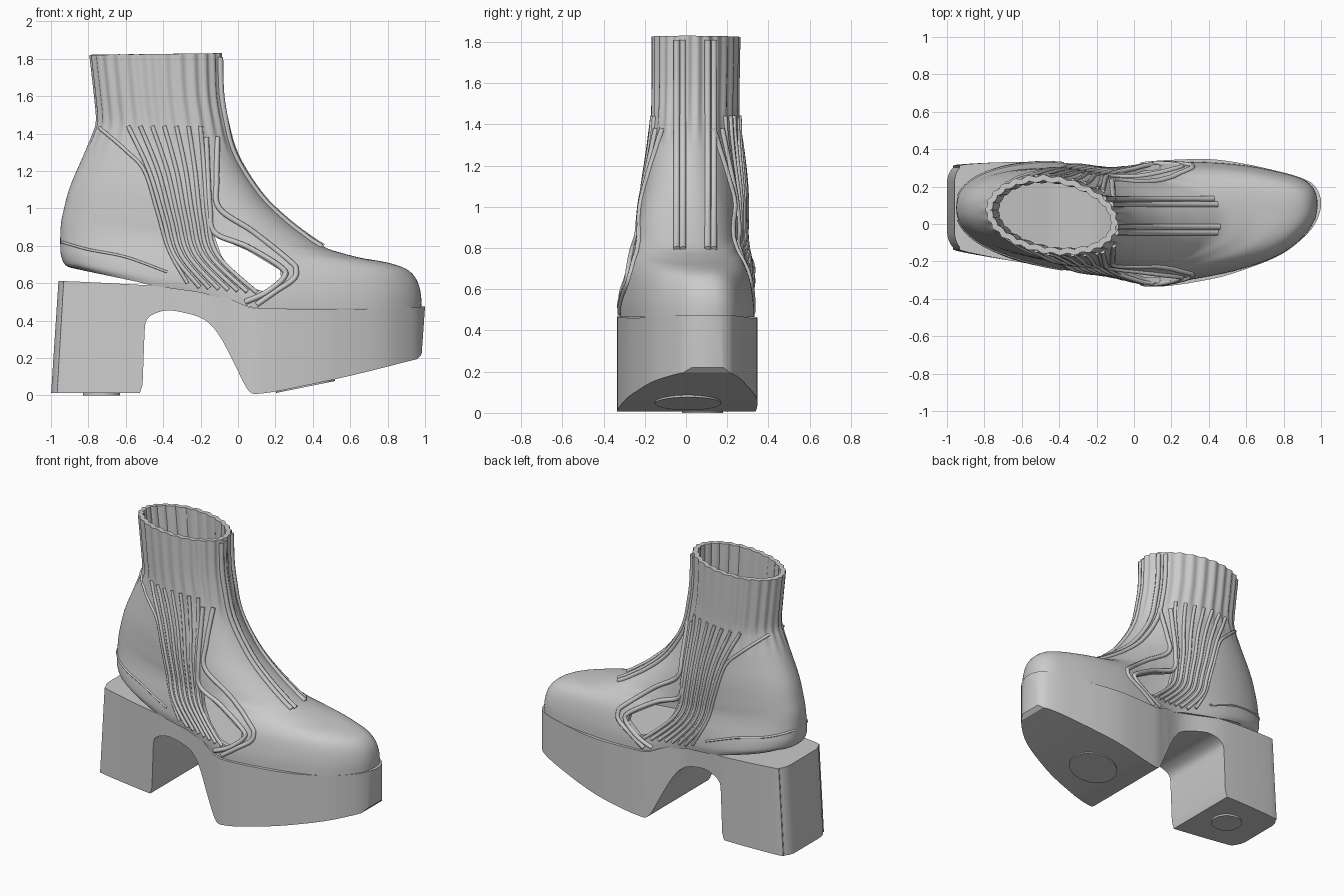
import bpy, bmesh, math
from mathutils import Vector
from mathutils.bvhtree import BVHTree

if "Cube" in bpy.data.objects:
    bpy.data.objects.remove(bpy.data.objects["Cube"])


def interp(x, table):
    if x <= table[0][0]:
        return table[0][1]
    for (a, b), (c, d) in zip(table, table[1:]):
        if x <= c:
            return b + (d - b) * (x - a) / (c - a)
    return table[-1][1]


def spline(rows, n):
    """Smooth resampling through a list of tuples."""
    P = [rows[0]] + list(rows) + [rows[-1]]
    out = []
    for i in range(1, len(P) - 2):
        for s in range(n):
            t = s / n
            out.append(tuple(0.5 * (2 * b + (c - a) * t + (2 * a - 5 * b + 4 * c - d) * t * t
                             + (3 * b - a - 3 * c + d) * t ** 3)
                             for a, b, c, d in zip(*P[i - 1:i + 3])))
    return out + [tuple(rows[-1])]


def add_mesh(name, verts, faces):
    me = bpy.data.meshes.new(name)
    me.from_pydata(verts, [], faces)
    bm = bmesh.new()
    bm.from_mesh(me)
    bmesh.ops.recalc_face_normals(bm, faces=bm.faces)
    bm.to_mesh(me)
    bm.free()
    ob = bpy.data.objects.new(name, me)
    bpy.context.collection.objects.link(ob)
    return ob


def prism(name, pts, place, lo, hi):
    n = len(pts)
    verts = [place(a, b, h) for h in (lo, hi) for a, b in pts]
    faces = [list(range(n)), list(range(n, 2 * n))]
    faces += [[i, (i + 1) % n, n + (i + 1) % n, n + i] for i in range(n)]
    return add_mesh(name, verts, faces)


def select(ob):
    bpy.ops.object.select_all(action='DESELECT')
    ob.select_set(True)
    bpy.context.view_layer.objects.active = ob


def boolean(ob, cutter, op):
    select(ob)
    m = ob.modifiers.new("cut", 'BOOLEAN')
    m.object, m.operation, m.solver = cutter, op, 'EXACT'
    bpy.ops.object.modifier_apply(modifier=m.name)
    bpy.data.objects.remove(cutter)


def smooth(ob, deg=40):
    select(ob)
    bpy.ops.object.shade_smooth_by_angle(angle=math.radians(deg))


def tube(name, pts, r):
    cu = bpy.data.curves.new(name, 'CURVE')
    cu.dimensions, cu.bevel_depth, cu.bevel_resolution, cu.use_fill_caps = '3D', r, 2, True
    sp = cu.splines.new('POLY')
    sp.points.add(len(pts) - 1)
    for p, q in zip(sp.points, pts):
        p.co = (*q, 1)
    ob = bpy.data.objects.new(name, cu)
    bpy.context.collection.objects.link(ob)
    select(ob)
    bpy.ops.object.convert(target='MESH')
    smooth(bpy.context.object, 60)


xz = lambda a, b, h: (a, h, b)
xy = lambda a, b, h: (a, b, h)

# Platform sole: side profile intersected with plan outline
MID = spline([(-1, .09), (-.5, .055), (0, 0), (.4, .025), (.6, .04), (.8, .06), (1, .11)], 6)
half = spline([(-1, .14), (-.992, .175), (-.97, .21), (-.92, .235), (-.5, .275), (-.2, .262), (0, .315),
               (.13, .337), (.4, .322), (.6, .28), (.8, .215), (.93, .14), (.98, .08), (1, .02)], 5)
outline = [(x, interp(x, MID) - h) for x, h in half] + [(x, interp(x, MID) + h) for x, h in reversed(half)]
arch = spline([(-.5, .33), (-.485, .41), (-.40, .452), (-.3, .445), (-.18, .405), (-.1, .32), (-.02, .17),
               (.04, .05), (.075, .012), (.12, .01), (.25, .03), (.6, .105), (.96, .195)], 4)
profile = [(-1.1, .012), (-.525, .012), (-.51, .06)] + arch + [(.982, .22), (1.0, .475), (.6, .46), (.1, .465)]
profile += spline([(.05, .475), (-.08, .53), (-.25, .57), (-.5, .59), (-.92, .61), (-1.1, .61)], 3)
sole = prism("platform_sole", profile, xz, -1, 1)
boolean(sole, prism("sole_plan_cutter", outline, xy, -.5, 1), 'INTERSECT')
for v in sole.data.vertices:  # heel back leans forward
    if v.co.x < -.7:
        v.co.x += .04 * v.co.z / .61 * (-.7 - v.co.x) / .3
smooth(sole, 30)

# Round pads under heel and ball
for name, x, y, z, r, tilt in (("heel_pad", -.73, .08, .007, .1, 0), ("ball_pad", .36, .01, .052, .16, -.2)):
    bpy.ops.mesh.primitive_cylinder_add(vertices=40, radius=r, depth=.014, location=(x, y, z), rotation=(0, tilt, 0))
    bpy.context.object.name = name
    smooth(bpy.context.object)

# Upper: lofted rings, each (back x, back z, front x, front z, half width)
rings = spline([(-.86, .675, .98, .465, .322), (-.92, .70, .978, .54, .322), (-.945, .75, .955, .62, .312),
                (-.95, .80, .90, .68, .298), (-.95, .86, .79, .718, .28), (-.945, .93, .63, .745, .265),
                (-.93, 1.0, .48, .785, .26), (-.91, 1.08, .36, .86, .255), (-.885, 1.15, .25, .945, .25),
                (-.85, 1.23, .14, 1.05, .24), (-.81, 1.32, .04, 1.19, .225), (-.775, 1.40, -.025, 1.32, .212),
                (-.755, 1.47, -.06, 1.46, .205), (-.765, 1.6, -.085, 1.62, .205), (-.79, 1.82, -.09, 1.83, .207)], 4)
base = [(-.86, .675), (-.55, .61), (-.45, .585), (-.2, .55), (0, .49), (.1, .465), (1, .465)]
waist = spline([(-.95, .14), (-.8, .1), (-.5, .02), (-.18, -.12), (0, -.06), (.15, 0), (1, 0)], 5)
N = 180
verts = []
for i, (bx, bz, fx, fz, w) in enumerate(rings):
    t = i / (len(rings) - 1)
    for j in range(N):
        a = 2 * math.pi * j / N
        u = (1 - math.cos(a)) / 2
        x = bx + (fx - bx) * u
        z = bz + (fz - bz) * u
        z += (interp(x, base) - (.675 - .21 * (x + .86) / 1.84)) * max(0, 1 - i / 22)
        s = math.sin(a)
        d = w * abs(s) ** (.8 + .2 * t) * (1 + interp(x, waist) * max(0, 1 - 1.3 * t))
        # Knit ribs around the shaft
        k = .03 * math.cos(a * 26) * min(1, max(0, (z - 1.28) / .2))
        d *= 1 + k
        x += (x - (bx + fx) / 2) * k * .5
        verts.append((x, interp(x, MID) + math.copysign(d, s), z))
faces = [[i * N + j, i * N + (j + 1) % N, (i + 1) * N + (j + 1) % N, (i + 1) * N + j]
         for i in range(len(rings) - 1) for j in range(N)]
faces += [[j, j + 1, N - 1 - j, N - j] for j in range(1, N // 2 - 1)]
faces += [[0, 1, N - 1], [N // 2 - 1, N // 2, N // 2 + 1]]
surface = BVHTree.FromPolygons([Vector(v) for v in verts], faces)
upper = add_mesh("boot_upper", verts, faces)
select(upper)
m = upper.modifiers.new("shell", 'SOLIDIFY')
m.thickness, m.offset = .03, -1
bpy.ops.object.modifier_apply(modifier=m.name)

# Side windows cut right through
window = [(-.125, .85), (.05, .775), (.225, .67), (.23, .63), (.14, .555), (.06, .58), (-.03, .66), (-.09, .75)]
boolean(upper, prism("window_cutter", window, xz, -1, 1), 'DIFFERENCE')
smooth(upper, 45)


# Raised trims laid on both sides of the upper
def side_trim(name, path, r):
    for side, label in ((-1, "right"), (1, "left")):
        pts = []
        for x, z in spline(path, 8):
            hit = surface.ray_cast(Vector((x, side, z)), Vector((0, -side, 0)))[0]
            if hit:
                pts.append(hit)
        tube(f"{name}_{label}", pts, r)


side_trim("strap_outer_edge", [(-.11, 1.38), (-.115, 1.15), (-.1, 1.0), (.08, .875), (.28, .715), (.31, .67),
                               (.295, .62), (.2, .555), (.1, .485)], .015)
side_trim("strap_inner_edge", [(-.17, 1.38), (-.16, 1.15), (-.15, 1.0), (-.125, .87), (.05, .795), (.23, .685),
                               (.245, .63), (.15, .55), (.04, .5)], .015)
side_trim("heel_counter_seam", [(-.74, 1.43), (-.6, 1.31), (-.5, 1.2), (-.43, .98), (-.37, .78), (-.27, .6)], .01)
side_trim("heel_lower_seam", [(-.94, .82), (-.8, .78), (-.6, .74), (-.38, .66)], .007)

# Knit ribs fanning down the side panel to the sole
rear = [(-.62, 1.44), (-.5, 1.2), (-.42, .95), (-.36, .75), (-.23, .58)]
fore = [(-.2, 1.44), (-.18, 1.2), (-.16, .95), (-.11, .75), (.1, .55)]
for k in range(7):
    f = (k + .5) / 6.5
    side_trim(f"side_rib_{k + 1}", [(a + (c - a) * f, b + (d - b) * f) for (a, b), (c, d) in zip(rear, fore)], .012)

# Ribbed stripes down the instep
for k, off in enumerate((-.09, -.06, .06, .09)):
    pts = []
    for s in range(50):
        z = 1.81 - 1.015 * s / 49
        hit = surface.ray_cast(Vector((2, .045 + off, z)), Vector((-1, 0, 0)))[0]
        if hit:
            pts.append(hit)
    tube(f"instep_rib_{k + 1}", pts, .016)
